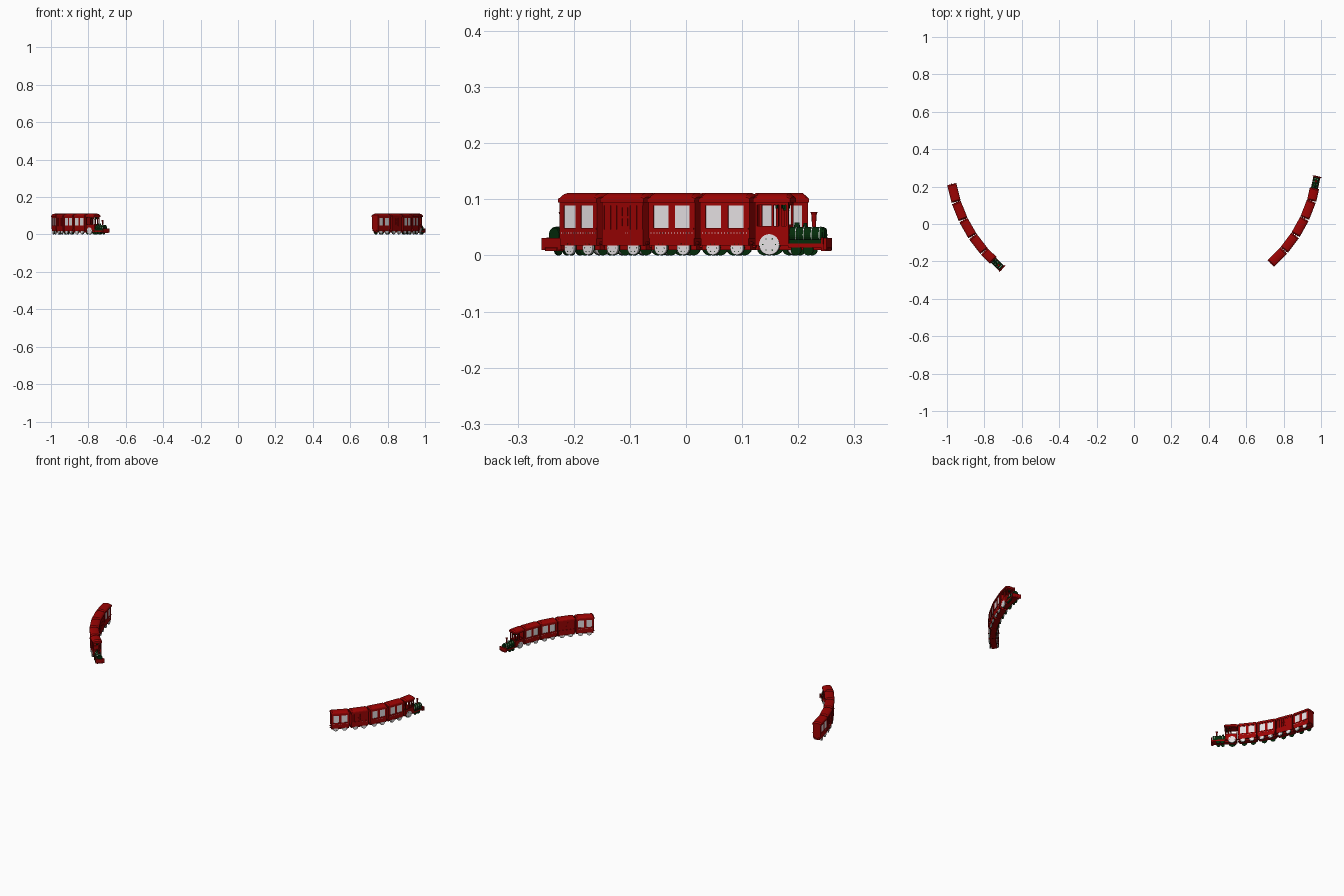
import bpy, bmesh, math
from mathutils import Matrix, Vector

if "Cube" in bpy.data.objects:
    bpy.data.objects.remove(bpy.data.objects["Cube"])


def material(name, rgb):
    m = bpy.data.materials.new(name)
    m.diffuse_color = (*rgb, 1)
    m.use_nodes = True
    m.node_tree.nodes["Principled BSDF"].inputs["Base Color"].default_value = m.diffuse_color
    return m


RED = material("deep red", (0.33, 0.001, 0.001))
GREEN = material("dark green", (0.001, 0.024, 0.003))
PALE = material("pale grey", (0.78, 0.74, 0.76))


class Part:
    """Mesh of one colour, local x forward, y left, z up."""

    def __init__(self, name, mat):
        self.name, self.mat, self.bm = name, mat, bmesh.new()

    def box(self, x0, x1, y0, y1, z0, z1):
        m = Matrix.Translation(((x0 + x1) / 2, (y0 + y1) / 2, (z0 + z1) / 2))
        m = m @ Matrix.Diagonal((x1 - x0, y1 - y0, z1 - z0, 1))
        bmesh.ops.create_cube(self.bm, size=1, matrix=m)
        return self

    def sides(self, x0, x1, y0, y1, z0, z1):
        self.box(x0, x1, y0, y1, z0, z1)
        return self.box(x0, x1, -y1, -y0, z0, z1)

    def rod(self, c, r, depth, axis, r2=None, n=20):
        rot = {"x": Matrix.Rotation(math.pi / 2, 4, "Y"),
               "y": Matrix.Rotation(-math.pi / 2, 4, "X"), "z": Matrix()}[axis]
        bmesh.ops.create_cone(self.bm, cap_ends=True, segments=n, radius1=r,
                              radius2=r if r2 is None else r2, depth=depth,
                              matrix=Matrix.Translation(c) @ rot)
        return self

    def loft(self, rings):
        loops = [[self.bm.verts.new(p) for p in ring] for ring in rings]
        n = len(loops[0])
        for a, b in zip(loops, loops[1:]):
            for i in range(n):
                self.bm.faces.new((a[i], a[(i + 1) % n], b[(i + 1) % n], b[i]))
        self.bm.faces.new(loops[0][::-1])
        self.bm.faces.new(loops[-1])
        return self

    def done(self):
        bmesh.ops.recalc_face_normals(self.bm, faces=self.bm.faces)
        me = bpy.data.meshes.new(self.name)
        self.bm.to_mesh(me)
        self.bm.free()
        me.materials.append(self.mat)
        return me


def roof(name, x0, x1, top):
    # arched roof with sloping ends
    p = Part(name, RED)

    def ring(x, h):
        arc = [(x, 0.025 * math.cos(a), 0.099 + h * math.sin(a) ** 0.8)
               for a in [math.pi * i / 10 for i in range(1, 10)]]
        return [(x, 0.025, 0.094), (x, 0.025, 0.099)] + arc + [(x, -0.025, 0.099), (x, -0.025, 0.094)]
    h = top - 0.099
    p.loft([ring(x0, h * 0.45), ring(x0 + 0.007, h), ring(x1 - 0.007, h), ring(x1, h * 0.45)])
    return p.done()


def wheels(prefix, spots):
    # pale discs with dark holes, thin green flanges, red axles
    face, back, dots, axle = (Part(prefix + "_wheel_faces", PALE), Part(prefix + "_wheel_flanges", GREEN),
                              Part(prefix + "_wheel_holes", GREEN), Part(prefix + "_axles", RED))
    for x, r in spots:
        z = r + 0.001
        axle.rod((x, 0, z), 0.003, 0.034, "y", n=8)
        for s in (-1, 1):
            back.rod((x, s * 0.0172, z), z, 0.0015, "y", n=24)
            face.rod((x, s * 0.0198, z), r, 0.004, "y", n=24)
            for k in range(6):
                a = k * math.pi / 3
                dots.rod((x + 0.62 * r * math.cos(a), s * 0.0219, z + 0.62 * r * math.sin(a)),
                         r * 0.07, 0.0006, "y", n=6)
    return [face.done(), back.done(), dots.done(), axle.done()]


def chassis(prefix):
    p = Part(prefix + "_underframe", RED)
    p.box(-0.046, 0.046, -0.014, 0.014, 0.01, 0.02)
    p.box(-0.052, 0.052, -0.003, 0.003, 0.014, 0.018)
    for s in (-1, 1):
        p.rod((s * 0.047, 0.012, 0.022), 0.003, 0.006, "x", n=8)
        p.rod((s * 0.047, -0.012, 0.022), 0.003, 0.006, "x", n=8)
    return p.done()


def studs(prefix):
    p = Part(prefix + "_studs", PALE)
    for i in range(15):
        x = -0.042 + i * 0.006
        p.sides(x - 0.001, x + 0.001, 0.0215, 0.0225, 0.0395, 0.041)
    return p.done()


L = 0.0455
# passenger car
body = Part("passenger_car_body", RED)
body.box(-L, L, -0.022, 0.022, 0.018, 0.049).box(-L, L, -0.022, 0.022, 0.089, 0.096)
body.sides(-L, L, 0.021, 0.0235, 0.046, 0.049)
for x0, x1 in ((-L, -0.0365), (-0.0065, 0.0065), (0.0365, L)):
    body.sides(x0, x1, 0.017, 0.022, 0.049, 0.089)
for s in (-1, 1):
    body.box(s * L - 0.002, s * L + 0.002, -0.022, 0.022, 0.03, 0.095)
panes = Part("passenger_car_windows", PALE)
for s in (-1, 1):
    panes.sides(s * 0.0215 - 0.015, s * 0.0215 + 0.015, 0.019, 0.0205, 0.049, 0.089)
car_wheels = wheels("car", [(-0.023, 0.0125), (0.023, 0.0125)])
frame, row, car_roof = chassis("car"), studs("car"), roof("car_roof", -0.0485, 0.0485, 0.1115)
passenger = [body.done(), panes.done(), frame, row, car_roof] + car_wheels

# baggage car: closed sides, framed door and battens
body = Part("baggage_car_body", RED)
body.box(-L, L, -0.0205, 0.0205, 0.018, 0.096)
body.sides(-L, L, 0.02, 0.0225, 0.018, 0.046).sides(-L, L, 0.02, 0.0225, 0.089, 0.096)
for x in (-0.043, -0.029, -0.015, 0.015, 0.029, 0.043):
    body.sides(x - 0.002, x + 0.002, 0.02, 0.0225, 0.046, 0.089)
for x in (-0.006, 0.006):
    body.sides(x - 0.0045, x + 0.0045, 0.02, 0.022, 0.052, 0.066)
    body.sides(x - 0.0045, x + 0.0045, 0.02, 0.022, 0.07, 0.085)
baggage = [body.done(), frame, row, car_roof] + car_wheels

# locomotive: red cab, deck, plough and chimney
cab = Part("locomotive_cab", RED)
cab.box(-0.06, 0.0, -0.0195, 0.0195, 0.018, 0.03)
cab.sides(-0.06, 0.0, 0.0185, 0.0215, 0.022, 0.052)
cab.box(-0.002, 0.001, -0.02, 0.02, 0.018, 0.055)
cab.box(-0.06, 0.0, -0.0215, 0.0215, 0.09, 0.096)
for x in (-0.058, -0.028, -0.014, -0.001):
    cab.sides(x - 0.002, x + 0.002, 0.0175, 0.0215, 0.05, 0.094)
cab.box(-0.06, -0.057, -0.02, 0.02, 0.02, 0.05)
brackets = Part("cab_brackets", GREEN)
for x in (-0.021, -0.0075):
    brackets.sides(x - 0.002, x + 0.002, 0.0185, 0.0205, 0.084, 0.09)
deck = Part("locomotive_deck", RED)
deck.box(0, 0.064, -0.019, 0.019, 0.014, 0.021).box(0.06, 0.064, -0.019, 0.019, 0.012, 0.032)
deck.box(-0.055, 0.06, -0.013, 0.013, 0.01, 0.018)
plough = Part("plough", RED)
plough.loft([[(x, -w, 0.008), (x, w, 0.008), (x, w, t), (x, -w, t)]
             for x, w, t in ((0.06, 0.019, 0.022), (0.068, 0.019, 0.018), (0.072, 0.014, 0.013))])
plough.box(0.066, 0.071, -0.024, 0.024, 0.01, 0.031)
chimney = Part("chimney", RED)
chimney.rod((0.043, 0, 0.06), 0.0035, 0.026, "z", 0.0045)
chimney.rod((0.043, 0, 0.0745), 0.0045, 0.005, "z", 0.0065)
boiler = Part("boiler", GREEN)
boiler.rod((0.03, 0, 0.0365), 0.0145, 0.062, "x", n=24)
boiler.rod((0.0625, 0, 0.0365), 0.0125, 0.004, "x", n=24)
bands = Part("boiler_bands", PALE)
for x in (0.012, 0.0265, 0.041, 0.0555):
    bands.rod((x, 0, 0.0365), 0.0152, 0.0014, "x", n=24)
boiler.rod((0.012, 0, 0.054), 0.006, 0.01, "z", 0.004)
boiler.rod((0.027, 0, 0.054), 0.004, 0.008, "z", 0.003)
boiler.sides(0.0, 0.06, 0.015, 0.018, 0.021, 0.028)
for x in (0.014, 0.036):
    for s in (-1, 1):
        boiler.rod((x, s * 0.016, 0.0095), 0.0095, 0.004, "y")
bell = Part("bell", GREEN).rod((-0.008, 0, 0.085), 0.006, 0.01, "z", 0.003).done()
loco = [p.done() for p in (cab, brackets, deck, plough, chimney, boiler, bands)] + [bell]
loco += [roof("cab_roof", -0.063, 0.005, 0.1115)] + wheels("locomotive", [(-0.034, 0.0185)])


def place(label, meshes, centre_x, degrees):
    # stand a vehicle on the curve, facing anticlockwise
    a = math.radians(degrees)
    pos = Vector((centre_x + 0.74 * math.cos(a), 0.345 + 0.74 * math.sin(a), 0))
    m = Matrix.Translation(pos) @ Matrix.Rotation(a + math.pi / 2, 4, "Z")
    for me in meshes:
        ob = bpy.data.objects.new(label + "_" + me.name, me)
        bpy.context.collection.objects.link(ob)
        ob.matrix_world = m


# two trains: a baggage car second from the tail, locomotive in front
for label, cx, tail in (("right_train", 0.241, -44.8), ("left_train", -0.245, 194.0)):
    for k, kind in enumerate((passenger, baggage, passenger, passenger)):
        place("%s_car_%d" % (label, k + 1), kind, cx, tail + 7.85 * k)
    place(label, loco, cx, tail + 32.4)
